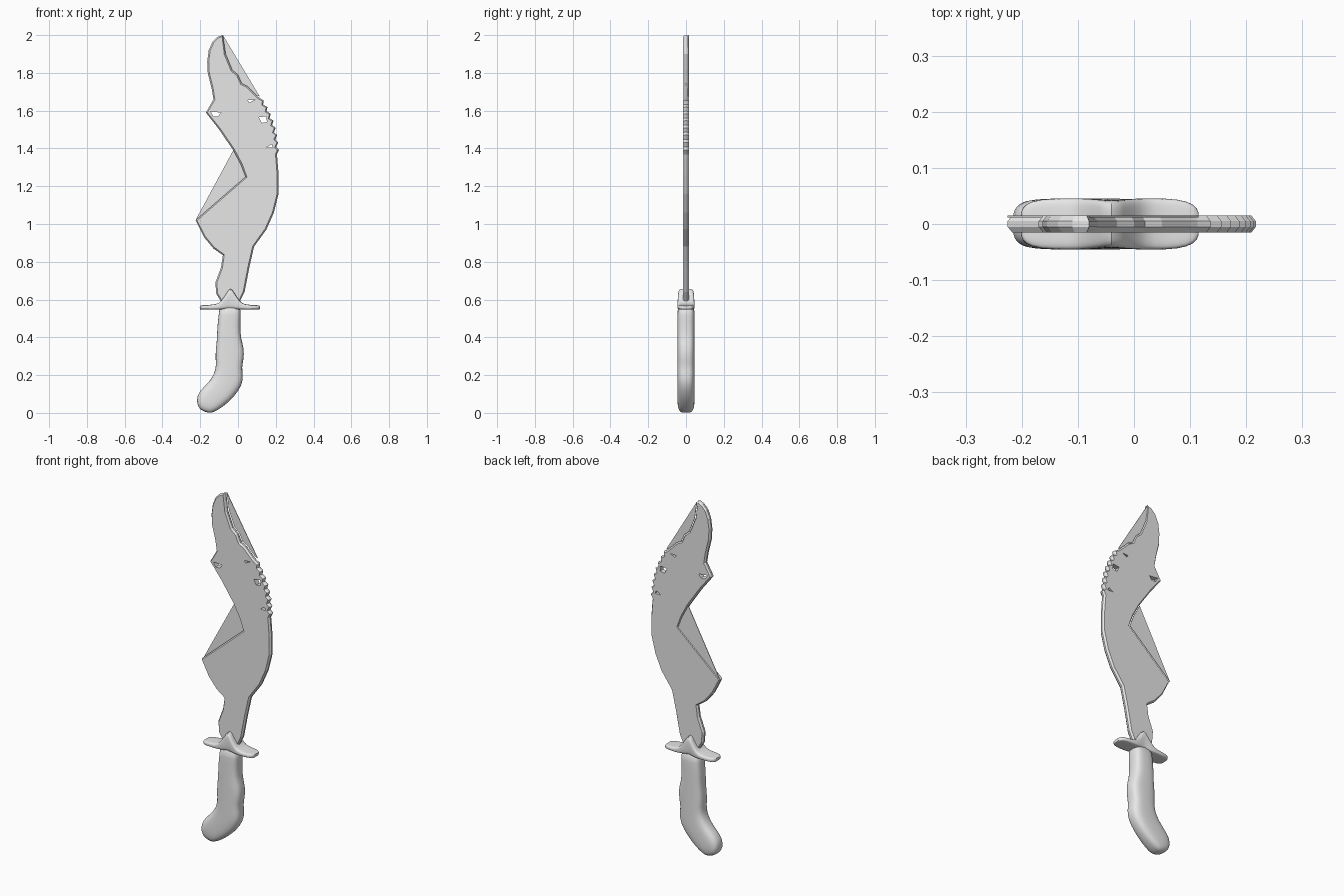
import bpy
import bmesh
import math
from mathutils import Vector

if "Cube" in bpy.data.objects:
    bpy.data.objects.remove(bpy.data.objects["Cube"], do_unlink=True)

# One plain grey for the whole knife
steel = bpy.data.materials.new("plain_grey")
steel.use_nodes = True
grey = (0.8, 0.8, 0.8, 1)
steel.diffuse_color = grey
steel.node_tree.nodes["Principled BSDF"].inputs["Base Color"].default_value = grey

CM = 0.01


def finish(name, bm):
    """Turn a bmesh into a named, selected object."""
    bmesh.ops.recalc_face_normals(bm, faces=bm.faces)
    mesh = bpy.data.meshes.new(name)
    bm.to_mesh(mesh)
    bm.free()
    mesh.materials.append(steel)
    obj = bpy.data.objects.new(name, mesh)
    bpy.context.scene.collection.objects.link(obj)
    bpy.ops.object.select_all(action="DESELECT")
    obj.select_set(True)
    bpy.context.view_layer.objects.active = obj
    return obj


def shrink(points, amount):
    """Move each point of a counter-clockwise outline inwards."""
    points = [Vector(p) for p in points]
    moved = []
    for i, p in enumerate(points):
        before = (p - points[i - 1]).normalized()
        after = (points[(i + 1) % len(points)] - p).normalized()
        along = (before + after).normalized()
        moved.append(p + Vector((-along.y, along.x)) * amount)
    return moved


def bridge(bm, rings):
    for low, high in zip(rings, rings[1:]):
        for i in range(len(low)):
            bm.faces.new((low[i - 1], low[i], high[i], high[i - 1]))


def plate(name, outline, holes, layers):
    """Flat plate built from (y, inset) layers, pierced by straight holes."""
    bm = bmesh.new()

    def ring(points, y):
        return [bm.verts.new((x * CM, y, z * CM)) for x, z in points]

    loops = [[ring(shrink(outline, inset), y) for y, inset in layers]]
    loops += [[ring(hole, layers[0][0]), ring(hole, layers[-1][0])] for hole in holes]
    for rings in loops:
        bridge(bm, rings)
    for side in (0, -1):
        rims = [rings[side] for rings in loops]
        edges = [bm.edges.get((r[i - 1], r[i])) for r in rims for i in range(len(r))]
        bmesh.ops.triangle_fill(bm, use_beauty=True, edges=edges, normal=(0, 1, 0))
    return finish(name, bm)


def loft(name, sections, squareness, sides=20):
    """Skin rounded sections, each given by two edge points and a half depth."""
    bm = bmesh.new()
    rings = []
    for ax, az, bx, bz, depth in sections:
        a, b = Vector((ax, 0, az)) * CM, Vector((bx, 0, bz)) * CM
        ring = []
        for i in range(sides):
            angle = math.tau * i / sides
            c, s = math.cos(angle), math.sin(angle)
            spot = (a + b) / 2 + (b - a) / 2 * math.copysign(abs(c) ** squareness, c)
            spot.y = depth * CM * math.copysign(abs(s) ** squareness, s)
            ring.append(bm.verts.new(spot))
        rings.append(ring)
    bridge(bm, rings)
    bm.faces.new(rings[0])
    bm.faces.new(rings[-1])
    obj = finish(name, bm)
    smooth = obj.modifiers.new("rounding", "SUBSURF")
    smooth.levels = smooth.render_levels = 1
    bpy.ops.object.shade_smooth_by_angle(angle=math.radians(50))


# Blade outline: belly edge, notch, neck and spine, in hundredths
belly = [(-8, 200), (-11, 199), (-13.5, 196.5), (-15.5, 192), (-16.3, 186), (-16, 180),
         (-14, 172), (-13, 166), (-17, 159), (-10, 150), (-2.5, 139)]
notch = [(1.5, 131.5), (4, 125), (-22.5, 102)]
neck = [(-18, 93), (-13, 87), (-8, 83.5), (-9, 77), (-12, 69), (-11.5, 63),
        (-9, 59), (1, 59), (3.5, 64), (6, 77), (8.5, 88)]
spine = [(15, 97), (19, 106), (21.5, 116), (21.5, 126), (20.8, 135)]
tip_edge = [(10, 168), (5, 173), (2, 174.5), (0, 179), (-3, 181.5), (-6.5, 190)]

# Ragged teeth along the upper spine
teeth = []
start, end, count = Vector((21.2, 137)), Vector((12, 167)), 17
out = Vector((0.96, 0.28))
for i in range(count):
    t = i / (count - 1)
    bulge = 2.2 * math.sin(math.pi * t) + (0.7 if i % 2 else -0.7)
    teeth.append(start.lerp(end, t) + out * bulge)

holes = [
    [(-14.5, 159.5), (-9, 159), (-10.5, 157), (-13, 157)],
    [(5, 165.5), (9, 165.8), (6, 164.3)],
    [(11, 156.5), (15, 157), (15.3, 154), (12.5, 153.5)],
    [(15, 140.5), (17.8, 142.2), (18.5, 140.5)],
]

# Blade with a chamfered rim, and webs closing its notch and tip at the back
back = 0.0149
plate("blade", belly + notch + neck + spine + teeth + tip_edge, holes,
      [(-back, 0.8), (-0.005, 0), (0.005, 0), (back, 0.8)])
for name, outline in (("notch_web", [belly[-1]] + notch[::-1]),
                      ("tip_web", [belly[0]] + tip_edge[::-1] + [(11.5, 167.5)])):
    plate(name, outline, [], [(back - 0.003, 0), (back + 0.0002, 0)])

# Curved grip with finger swells and a hooked butt
loft("grip", [
    (-10, 57, 1.5, 57, 4.5), (-10.2, 52, 1.5, 52, 4.6), (-11.1, 45, 1.2, 45, 4.6),
    (-11.1, 39, 1.6, 39, 4.6), (-11.8, 34, 3.4, 34, 4.6), (-12, 29, 3, 28, 4.6),
    (-11.6, 25, 2, 24, 4.6), (-12.5, 21, 2.8, 19.5, 4.6), (-15, 16.8, 2.2, 14.5, 4.6),
    (-18.4, 13.5, -1.8, 8.8, 4.6), (-21, 10.5, -5.8, 5, 4.6), (-22, 7, -10, 1.8, 4.5),
    (-21.3, 3.2, -13.5, 0.1, 3.8), (-19, 1, -15.5, 0, 2.2)], 0.65)

# Cross guard: flat wings rising to a pointed crest
profile = [(-20.3, 56.7, 2.2), (-19.4, 57, 3.6), (-17, 57.1, 4.5), (-11.5, 57.4, 4.6),
           (-9, 58.8, 4.6), (-6, 63.6, 4.4), (-4, 66.9, 4.2), (-2, 63.6, 4.4),
           (1, 58.8, 4.6), (3.5, 57.4, 4.6), (8, 57.1, 4.5), (10.7, 57, 3.6),
           (11.7, 56.7, 2.2)]
loft("guard", [(x, top, x, 54.7, depth) for x, top, depth in profile], 0.45)
